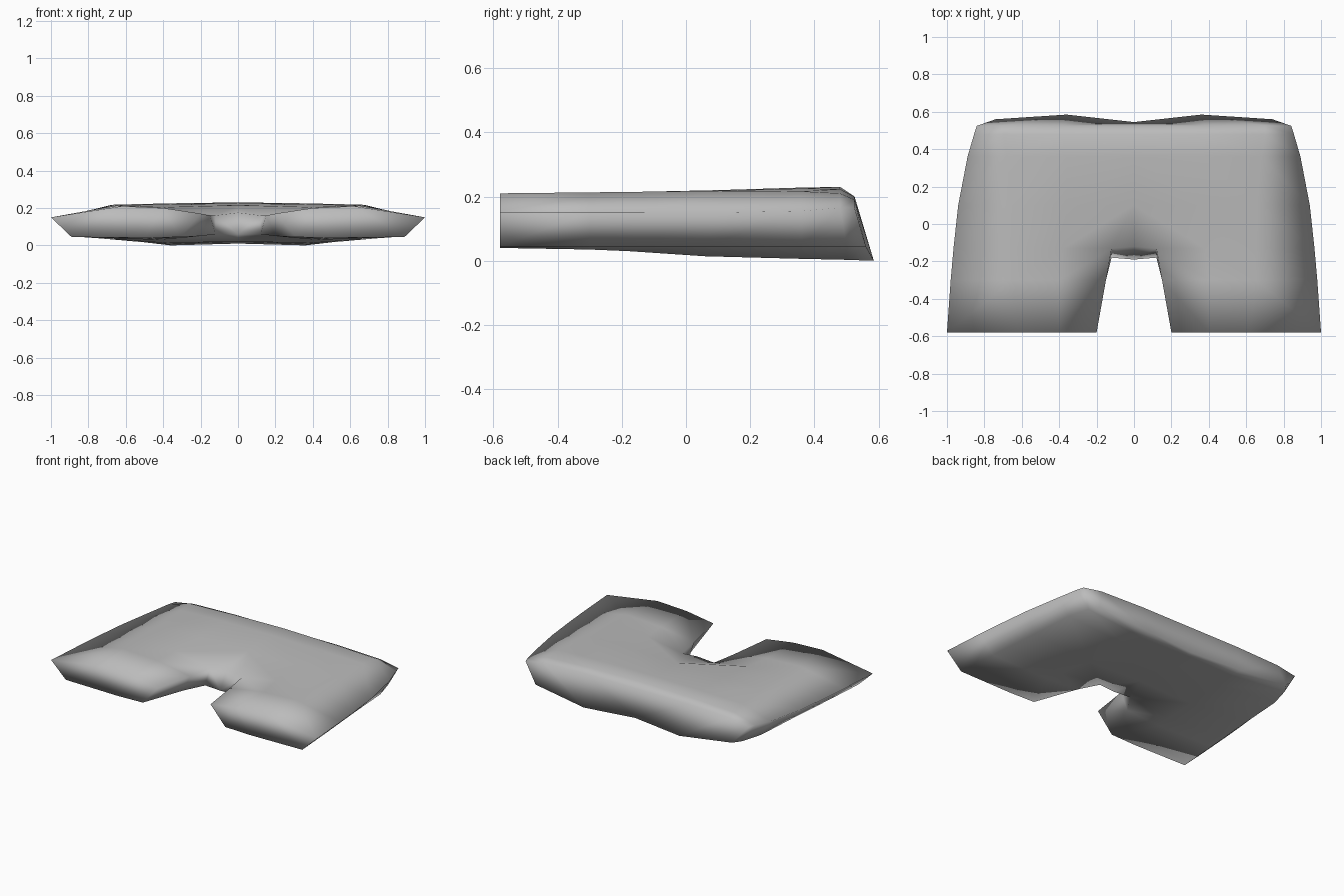
import bpy
import bmesh

default_cube = bpy.data.objects.get("Cube")
if default_cube:
    bpy.data.objects.remove(default_cube, do_unlink=True)


def make_material(name, colour):
    material = bpy.data.materials.new(name)
    material.use_nodes = True
    material.diffuse_color = colour
    shader = next(node for node in material.node_tree.nodes if node.type == "BSDF_PRINCIPLED")
    shader.inputs["Base Color"].default_value = colour
    return material


# Order of the points round each half section of the garment
OUTER, TOP_OUTER, TOP_MID, TOP_INNER, LOW_INNER, LOW_MID, LOW_OUTER = range(7)
TOP_POINTS = (OUTER, TOP_OUTER, TOP_MID, TOP_INNER)


def add_section(bm, top_y, low_y, profile):
    """Add one half section; its upper and lower layers may end at different depths."""
    section = []
    for index, (x, z) in enumerate(profile):
        y = top_y if index in TOP_POINTS else low_y
        section.append(bm.verts.new((x, y, z)))
    return section


def bridge(bm, first, second, skipped=()):
    """Join neighbouring sections with quads, leaving out the skipped spans."""
    count = len(first)
    for index in range(count):
        following = (index + 1) % count
        if index not in skipped:
            bm.faces.new((first[index], first[following], second[following], second[index]))


def close_end(bm, section):
    """Close an end with strips running between the upper and lower layers."""
    bm.faces.new((section[OUTER], section[TOP_OUTER], section[LOW_OUTER]))
    bm.faces.new((section[TOP_OUTER], section[TOP_MID], section[LOW_MID], section[LOW_OUTER]))
    bm.faces.new((section[TOP_MID], section[TOP_INNER], section[LOW_INNER], section[LOW_MID]))


bm = bmesh.new()

# Leg sections from the hem to the crotch
leg = [
    add_section(bm, -.58, -.58, [(1, .15), (.62, .21), (.4, .2), (.2, .17),
                                 (.31, .045), (.5, .04), (.89, .045)]),
    add_section(bm, -.3, -.3, [(.98, .15), (.65, .213), (.4, .2), (.15, .16),
                               (.2, .05), (.45, .035), (.87, .045)]),
    add_section(bm, -.13, -.18, [(.965, .15), (.65, .215), (.38, .205), (.12, .16),
                                 (.12, .06), (.42, .03), (.86, .045)]),
]

# Hip sections from the crotch to the rolled waist edge
hip = [
    add_section(bm, .1, .06, [(.94, .15), (.66, .218), (.36, .22), (0, .215),
                              (0, .02), (.4, .014), (.84, .045)]),
    add_section(bm, .36, .36, [(.89, .155), (.68, .216), (.36, .225), (0, .228),
                               (0, .014), (.38, .006), (.82, .045)]),
    add_section(bm, .48, .5, [(.855, .165), (.7, .21), (.38, .223), (0, .23),
                              (0, .01), (.36, .003), (.78, .045)]),
    add_section(bm, .525, .57, [(.84, .165), (.7, .19), (.38, .2), (0, .2),
                                (0, .01), (.36, 0), (.74, .045)]),
]
# Scallop the lower waist edge
hip[-1][LOW_INNER].co.y = .545
hip[-1][LOW_MID].co.y = .585
hip[-1][LOW_OUTER].co.y = .56

for part in (leg, hip):
    for first, second in zip(part, part[1:]):
        skipped = (TOP_INNER,) if part is hip else ()
        bridge(bm, first, second, skipped)
bridge(bm, leg[-1], hip[0], skipped=(TOP_INNER,))

# Crotch wall and the small gussets above and below it
crotch_top = bm.verts.new((0, -.12, .175))
crotch_low = bm.verts.new((0, -.19, .06))
top_corner, low_corner = leg[-1][TOP_INNER], leg[-1][LOW_INNER]
bm.faces.new((top_corner, low_corner, crotch_low, crotch_top))
bm.faces.new((top_corner, crotch_top, hip[0][TOP_INNER]))
bm.faces.new((low_corner, hip[0][LOW_INNER], crotch_low))

close_end(bm, leg[0])
close_end(bm, hip[-1])

# Mirror to the other side and weld along the middle
bmesh.ops.mirror(bm, geom=bm.verts[:] + bm.edges[:] + bm.faces[:], axis="X", merge_dist=.001)
bmesh.ops.remove_doubles(bm, verts=bm.verts[:], dist=.001)
bmesh.ops.recalc_face_normals(bm, faces=bm.faces[:])
for face in bm.faces:
    face.smooth = True

mesh = bpy.data.meshes.new("shorts")
bm.to_mesh(mesh)
bm.free()
mesh.materials.append(make_material("grey cloth", (.5, .5, .5, 1)))
shorts = bpy.data.objects.new("shorts", mesh)
bpy.context.collection.objects.link(shorts)
